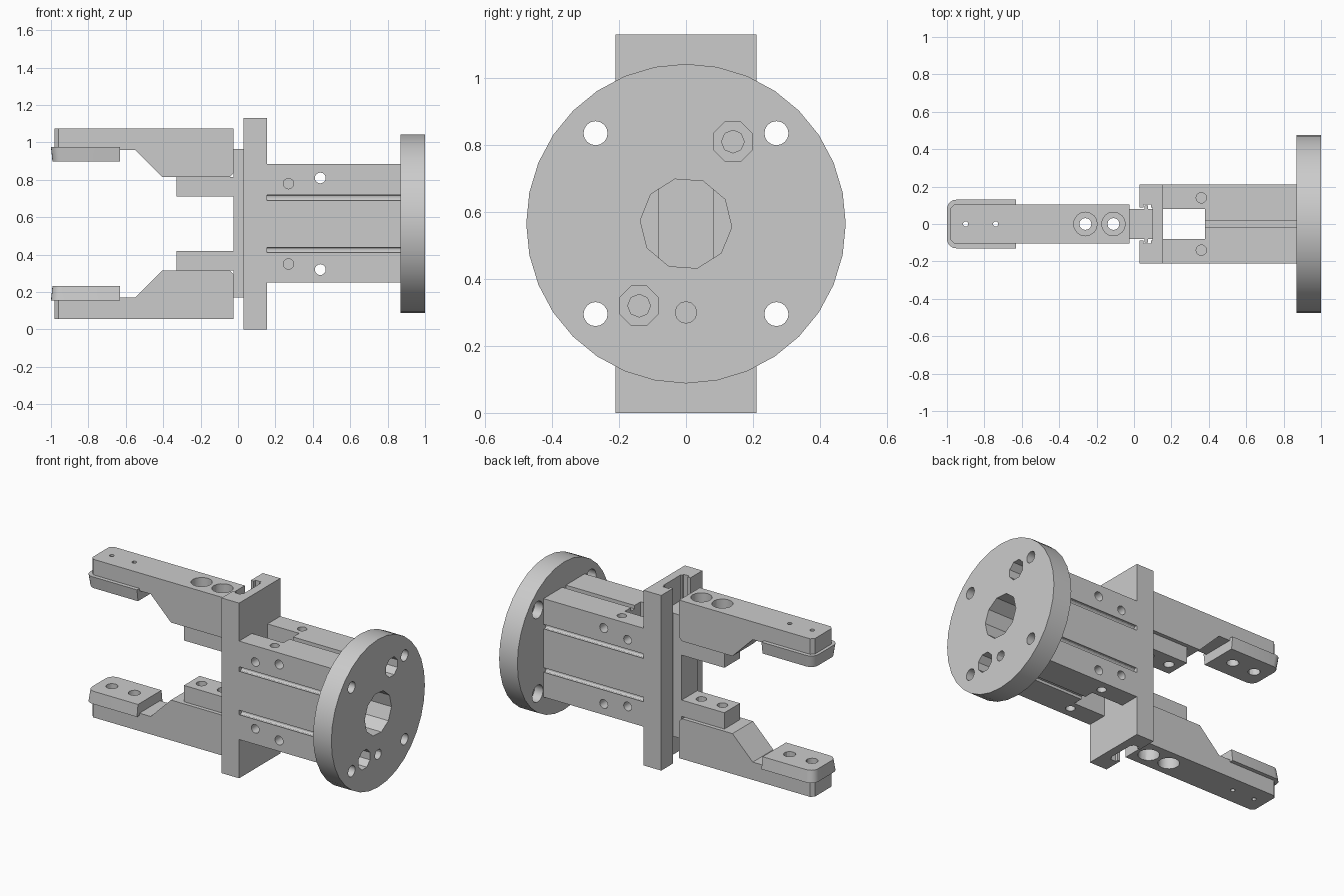
import bpy, bmesh, math
from mathutils import Vector

cube = bpy.data.objects.get("Cube")
if cube:
    bpy.data.objects.remove(cube, do_unlink=True)

MID = 0.565  # height of the gripper axis

metal = bpy.data.materials.new("grey metal")
metal.use_nodes = True
GREY = (0.6, 0.6, 0.6, 1)
metal.diffuse_color = GREY
metal.node_tree.nodes["Principled BSDF"].inputs["Base Color"].default_value = GREY


def prism(name, pts, axis, lo, hi):
    """Extrude a 2D profile along an axis; the profile uses the other two axes in order."""
    def place(p, d):
        c = list(p)
        c.insert("xyz".index(axis), d)
        return Vector(c)
    bm = bmesh.new()
    a = [bm.verts.new(place(p, lo)) for p in pts]
    b = [bm.verts.new(place(p, hi)) for p in pts]
    bm.faces.new(a)
    bm.faces.new(b)
    for i in range(len(pts)):
        j = (i + 1) % len(pts)
        bm.faces.new((a[i], a[j], b[j], b[i]))
    bmesh.ops.recalc_face_normals(bm, faces=bm.faces)
    me = bpy.data.meshes.new(name)
    bm.to_mesh(me)
    bm.free()
    me.materials.append(metal)
    ob = bpy.data.objects.new(name, me)
    bpy.context.collection.objects.link(ob)
    return ob


def box(name, x, y, z):
    return prism(name, [(x[0], y[0]), (x[1], y[0]), (x[1], y[1]), (x[0], y[1])], "z", *z)


def cyl(name, u, v, r, axis, lo, hi, n=16, turn=0.0):
    pts = [(u + r * math.cos(turn + math.tau * i / n),
            v + r * math.sin(turn + math.tau * i / n)) for i in range(n)]
    return prism(name, pts, axis, lo, hi)


def activate(ob):
    bpy.ops.object.select_all(action="DESELECT")
    ob.select_set(True)
    bpy.context.view_layer.objects.active = ob


def cut(ob, *cutters):
    activate(ob)
    for c in cutters:
        m = ob.modifiers.new("cut", "BOOLEAN")
        m.operation, m.solver, m.object = "DIFFERENCE", "EXACT", c
        bpy.ops.object.modifier_apply(modifier=m.name)
        bpy.data.objects.remove(c, do_unlink=True)


def smooth(ob):
    activate(ob)
    bpy.ops.object.shade_smooth_by_angle(angle=math.radians(30))


def bore():
    return cyl("bore", 0, MID, 0.137, "x", 0.3, 1.1, 10, -0.07)


# Mounting flange
flange = cyl("mounting_flange", 0, MID, 0.477, "x", 0.87, 1.0, 32)
cut(flange, bore(), cyl("pin", 0, 0.3, 0.032, "x", 0.92, 1.1, 12))
for sy in (-1, 1):
    for sz in (-1, 1):
        y, z = 0.27 * sy, MID + 0.27 * sz
        cut(flange, cyl("hole", y, z, 0.036, "x", 0.8, 1.1),
            cyl("counterbore", y, z, 0.055, "x", 0.8, 0.93))
    cut(flange, cyl("port", 0.14 * sy, MID + 0.245 * sy, 0.063, "x", 0.8, 1.1, 8, math.pi / 8))
smooth(flange)

# Main body with its central window, ports and grooves
body = box("main_body", (0.155, 0.87), (-0.21, 0.21), (0.25, 0.885))
cut(body, bore(), box("window", (0.1, 0.38), (-0.08, 0.08), (0, 1.2)))
for s in (-1, 1):
    cut(body, cyl("port", 0.14 * s, MID + 0.245 * s, 0.034, "x", 0.5, 1, 8),
        cyl("cross_hole", 0.44, MID + 0.245 * s, 0.029, "y", -1, 1))
    edge = MID + 0.3175 * s
    cut(body, box("seam", (0.3, 0.95), (-0.018, 0.018), (edge - 0.02, edge + 0.02)))
    for t in (-1, 1):
        cut(body, cyl("side_hole", 0.27, MID + 0.215 * s, 0.028, "y", 0.1 * t, 0.3 * t),
            cyl("groove", 0.2 * t, MID + 0.14 * s, 0.018, "x", 0, 1, 12),
            cyl("top_hole", 0.36, 0.14 * t, 0.028, "z", edge - 0.08 * s, edge + 0.1 * s))
smooth(body)

# Cross plate with the guide slot
plate = box("cross_plate", (0.03, 0.155), (-0.21, 0.21), (0, 1.13))
cut(plate, box("slot", (0, 0.1), (-0.088, 0.088), (-0.1, 1.2)),
    box("slot_wings", (0.05, 0.09), (-0.105, 0.105), (-0.1, 1.2)))

# Slide carriage with guide ribs
half = [(-0.025, 0.08), (0.055, 0.08), (0.055, 0.098), (0.075, 0.098), (0.075, 0.08), (0.1, 0.08)]
prism("slide_carriage", half + [(x, -y) for x, y in reversed(half)], "z", 0.17, 0.965)

# Mirrored fingers, mounting blocks and pads
for s, side in ((1, "upper"), (-1, "lower")):
    def h(d):
        return MID + s * d

    profile = [(-0.98, 0.51), (-0.025, 0.51), (-0.025, 0.27), (-0.045, 0.25),
               (-0.405, 0.25), (-0.55, 0.395), (-0.98, 0.395)]
    finger = prism(side + "_finger", [(x, h(d)) for x, d in profile], "y", -0.105, 0.105)
    block = box(side + "_finger_block", (-0.33, -0.025), (-0.08, 0.08), (h(0.145), h(0.25)))
    for t in (-1, 1):
        corner = [(-1.0, 0.085 * t), (-0.98, 0.085 * t), (-0.96, 0.105 * t), (-0.96, 0.13 * t),
                  (-1.0, 0.13 * t)]
        cut(finger, prism("corner", corner, "z", h(0.3), h(0.6)))
    for x in (-0.26, -0.11):
        cut(finger, cyl("bolt", x, 0, 0.032, "z", h(0.1), h(0.6), 12),
            cyl("bolt_head", x, 0, 0.063, "z", h(0.4), h(0.6)))
        cut(block, cyl("bolt", x, 0, 0.032, "z", h(0.1), h(0.3), 12))

    # Pad outline with rounded tip corners and a narrower gripping face
    arc = [math.pi / 2 * i / 5 for i in range(6)]
    half = [(-0.63, 0.13)] + [(-0.95 - 0.05 * math.sin(a), 0.08 + 0.05 * math.cos(a)) for a in arc]
    outline = half + [(x, -y) for x, y in reversed(half)]
    pad = prism(side + "_pad", outline, "z", h(0.333), h(0.41))
    face = min(pad.data.polygons, key=lambda f: s * f.center.z)
    for i in face.vertices:
        v = pad.data.vertices[i].co
        if v.x < -0.64:
            v.x += 0.008
        v.y -= math.copysign(0.01, v.y)
    for x in (-0.9, -0.74):
        cut(finger, cyl("pin", x, 0, 0.014, "z", h(0.3), h(0.6), 12))
        cut(pad, cyl("pin", x, 0, 0.014, "z", h(0.3), h(0.6), 12),
            cyl("screw_head", x, 0, 0.036, "z", h(0.3), h(0.385), 12))
    for ob in (finger, block, pad):
        smooth(ob)

bpy.ops.object.select_all(action="DESELECT")
